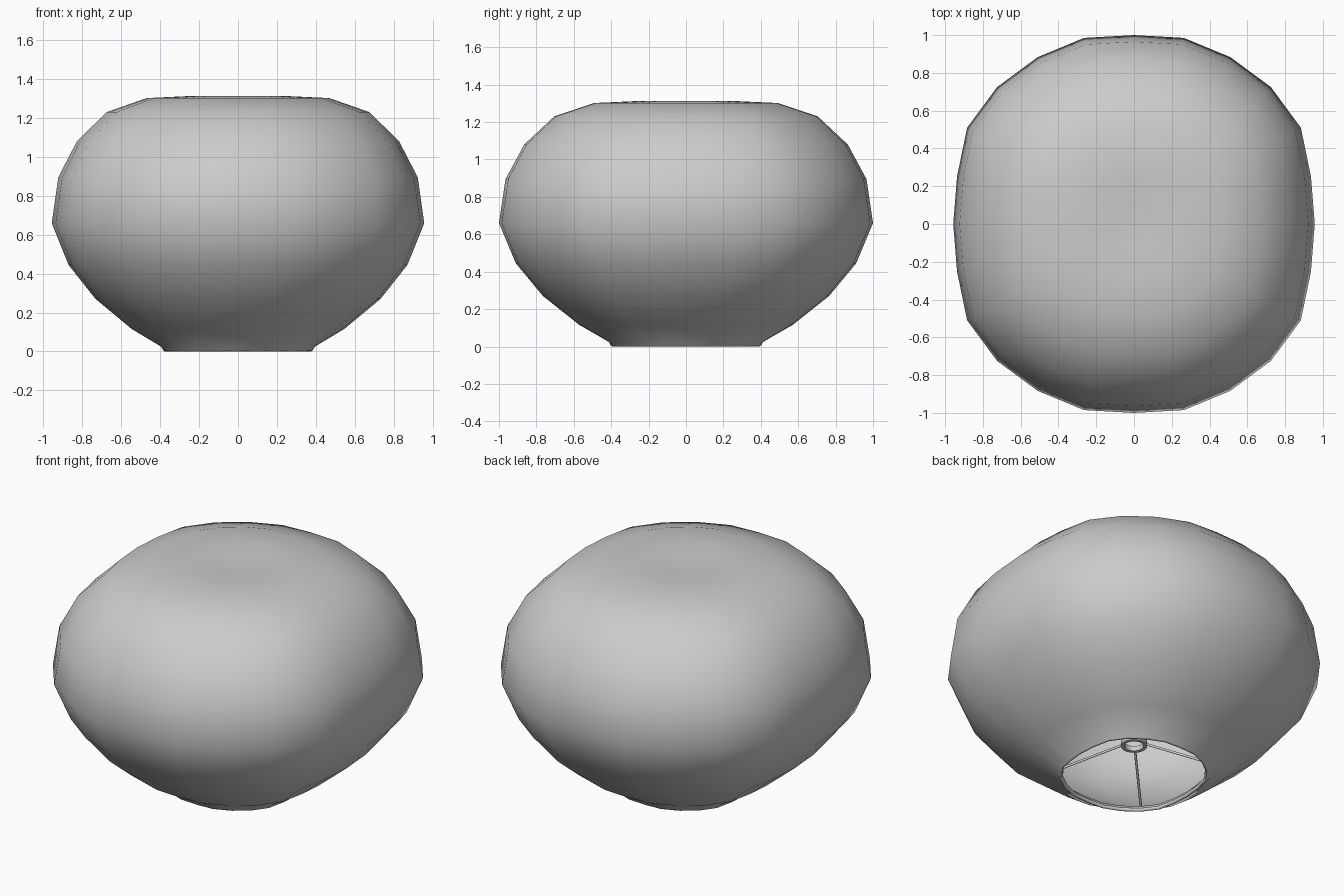
import bpy, bmesh, math
from mathutils import Vector

if "Cube" in bpy.data.objects:
    bpy.data.objects.remove(bpy.data.objects["Cube"])

# radius factor for each 15 degree step of a quarter turn: sides are flattened
QUARTER = [0.957, 0.970, 1.02, 1.025, 1.02, 1.02, 1.0]


def factor(i):
    i %= 12
    return QUARTER[i] if i <= 6 else QUARTER[12 - i]


def lathe(name, profile, sides=24, squarish=False, closed=False, angle=60):
    """Revolve (radius, z) points; a zero radius end becomes a pole."""
    bm = bmesh.new()
    rings = []
    for r, z in profile:
        if r == 0:
            rings.append([bm.verts.new((0, 0, z))] * sides)
            continue
        ring = []
        for i in range(sides):
            a = 2 * math.pi * i / sides
            k = r * (factor(i) if squarish else 1)
            ring.append(bm.verts.new((k * math.cos(a), k * math.sin(a), z)))
        rings.append(ring)
    pairs = list(zip(rings, rings[1:]))
    if closed:
        pairs.append((rings[-1], rings[0]))
    for lo, hi in pairs:
        for i in range(sides):
            j = (i + 1) % sides
            bm.faces.new(dict.fromkeys((lo[i], lo[j], hi[j], hi[i])))
    bmesh.ops.recalc_face_normals(bm, faces=bm.faces[:])
    return finish(name, bm, angle)


def finish(name, bm, angle=60):
    me = bpy.data.meshes.new(name)
    bm.to_mesh(me)
    bm.free()
    ob = bpy.data.objects.new(name, me)
    bpy.context.collection.objects.link(ob)
    bpy.ops.object.select_all(action='DESELECT')
    ob.select_set(True)
    bpy.context.view_layer.objects.active = ob
    bpy.ops.object.shade_smooth_by_angle(angle=math.radians(angle))
    return ob


# rounded shade, open below, with a shallow dip on top
shade = lathe("shade", [
    (0.392, 0.0), (0.402, 0.006), (0.413, 0.025), (0.57, 0.115), (0.765, 0.27),
    (0.91, 0.445), (1.0, 0.66), (0.965, 0.895), (0.865, 1.08), (0.705, 1.23),
    (0.49, 1.302), (0.27, 1.312), (0.12, 1.303), (0, 1.30)], squarish=True)
wall = shade.modifiers.new("wall", 'SOLIDIFY')
wall.thickness = 0.02
wall.offset = -1

# fitting ring hanging inside the opening
lathe("fitter_ring", [(0.052, 0.185), (0.073, 0.185), (0.073, 0.215), (0.052, 0.215)],
      closed=True, angle=30)

# four thin spokes from the ring down to the shade wall
for n in range(4):
    a = math.radians(45 + 90 * n)
    d = Vector((math.cos(a), math.sin(a), 0))
    p, q = d * 0.065 + Vector((0, 0, 0.195)), d * 0.435 + Vector((0, 0, 0.05))
    bm = bmesh.new()
    bmesh.ops.create_cone(bm, cap_ends=True, segments=8, radius1=0.007, radius2=0.007,
                          depth=(q - p).length)
    rod = finish(f"spoke_{n + 1}", bm)
    rod.rotation_mode = 'QUATERNION'
    rod.rotation_quaternion = (q - p).to_track_quat('Z', 'Y')
    rod.location = (p + q) / 2
